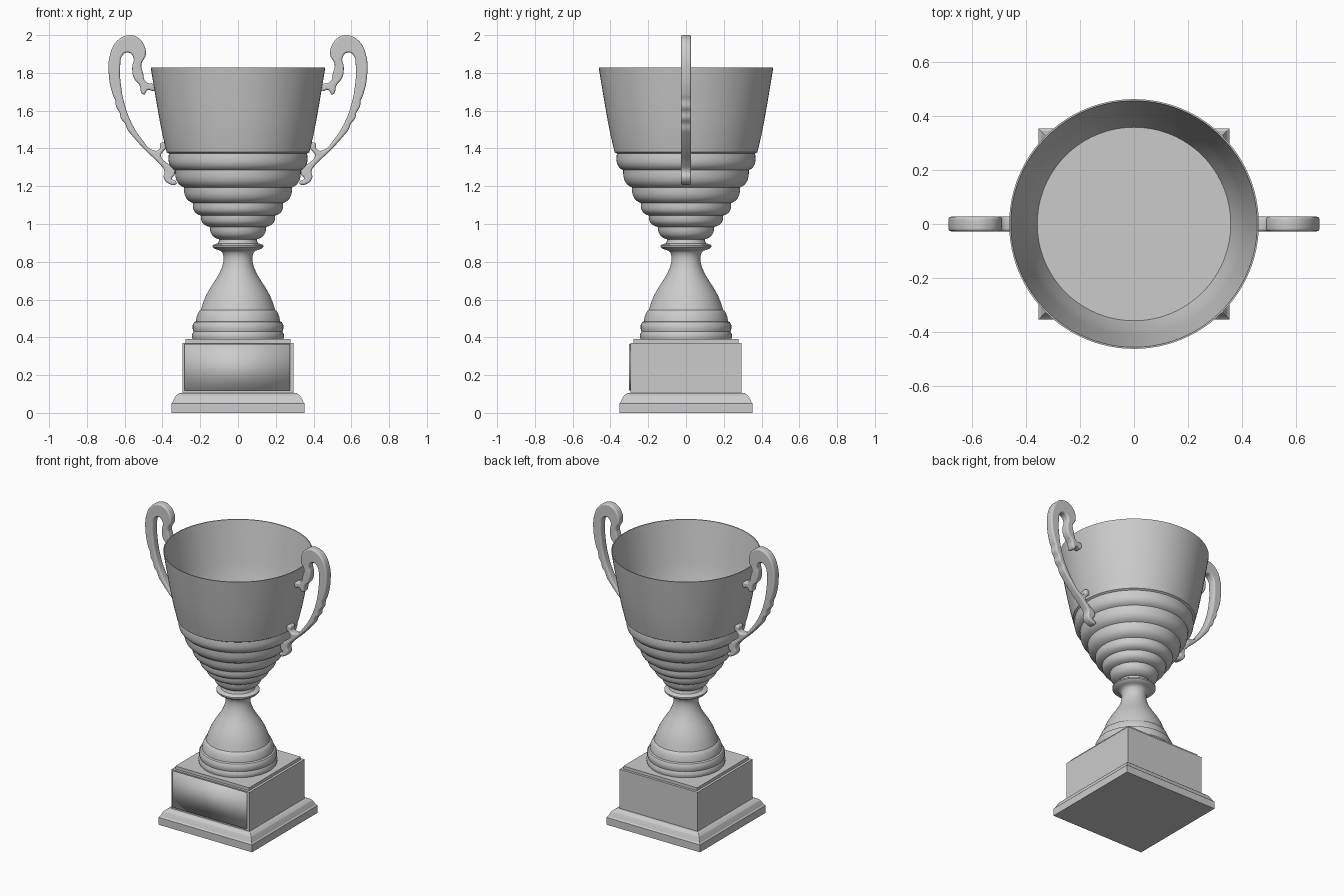
import bpy, math

if "Cube" in bpy.data.objects:
    bpy.data.objects.remove(bpy.data.objects["Cube"])


def lathe(name, profile, segments=96, square=False, angle=35):
    """Revolve (radius, z) points; square=True gives a four-sided solid of half-width r."""
    n = 4 if square else segments
    k = math.sqrt(2) if square else 1
    off = math.pi / 4 if square else 0
    verts, faces = [], []
    for r, z in profile:
        for i in range(n):
            a = off + 2 * math.pi * i / n
            verts.append((k * r * math.cos(a), k * r * math.sin(a), z))
    for j in range(len(profile) - 1):
        for i in range(n):
            i2 = (i + 1) % n
            faces.append((j * n + i, j * n + i2, (j + 1) * n + i2, (j + 1) * n + i))
    faces.append(tuple(reversed(range(n))))
    last = (len(profile) - 1) * n
    faces.append(tuple(range(last, last + n)))
    mesh = bpy.data.meshes.new(name)
    mesh.from_pydata(verts, [], faces)
    ob = bpy.data.objects.new(name, mesh)
    bpy.context.collection.objects.link(ob)
    smooth(ob, angle)
    return ob


def smooth(ob, angle):
    bpy.ops.object.select_all(action='DESELECT')
    ob.select_set(True)
    bpy.context.view_layer.objects.active = ob
    bpy.ops.object.shade_smooth_by_angle(angle=math.radians(angle))


# Square plinth: moulded base, block and top lip
lathe("plinth_base", [(.353, 0), (.353, .05), (.345, .058), (.338, .075), (.33, .09),
                      (.318, .1), (.31, .105)], square=True, angle=20)
lathe("plinth_block", [(.295, .1), (.295, .371)], square=True)
lathe("plinth_lip", [(.278, .365), (.278, .391)], square=True)

# Front plate on the plinth
bpy.ops.mesh.primitive_cube_add(size=1, location=(-.004, -.296, .241))
plate = bpy.context.object
plate.name = "front_plate"
plate.scale = (.556, .014, .245)
bpy.ops.object.transform_apply(location=False, rotation=False, scale=True)
bpy.ops.object.shade_smooth()

# Turned foot, stem and collar
lathe("foot_stem", [
    (.238, .385), (.243, .40), (.243, .415), (.236, .43), (.24, .445), (.24, .465), (.232, .48),
    (.222, .485), (.22, .505), (.212, .525), (.205, .54), (.197, .545), (.186, .58), (.17, .62),
    (.148, .66), (.122, .70), (.1, .735), (.085, .77), (.077, .80), (.076, .825), (.082, .848),
    (.092, .858), (.105, .863), (.125, .869), (.134, .878), (.134, .887), (.125, .893),
    (.106, .898), (.1, .91), (.1, .93)])

# Bowl: stacked bulging rings, plain upper wall, thin rim, inner wall and floor
grooves = [(.098, .918), (.15, .985), (.197, 1.045), (.238, 1.11),
           (.287, 1.193), (.333, 1.285), (.366, 1.373)]
bowl = []
for (r0, z0), (r1, z1) in zip(grooves, grooves[1:]):
    for s in range(9):
        t = s / 9
        bulge = .017 * math.sin(math.pi * t ** .8)
        bowl.append((r0 + (r1 - r0) * t + bulge, z0 + (z1 - z0) * t - bulge * .3))
bowl += [(.366, 1.373), (.378, 1.38), (.397, 1.46), (.415, 1.55), (.431, 1.64), (.446, 1.73),
         (.462, 1.828), (.456, 1.828), (.439, 1.73), (.424, 1.64), (.408, 1.55), (.39, 1.46),
         (.358, 1.375)]
lathe("bowl", bowl, angle=40)

# Scrolled handles: one outline (x, z), rounded and turned for the other side
outline = [
    (.578, 2.0), (.64, 1.97), (.678, 1.895), (.684, 1.79), (.663, 1.685), (.65, 1.655),
    (.645, 1.62), (.627, 1.59), (.62, 1.56), (.597, 1.53), (.585, 1.5), (.562, 1.47),
    (.483, 1.383), (.415, 1.318), (.389, 1.28), (.393, 1.245), (.365, 1.213), (.326, 1.213),
    (.33, 1.228), (.35, 1.24), (.335, 1.262), (.34, 1.295), (.375, 1.322), (.408, 1.36),
    (.395, 1.385), (.379, 1.405), (.384, 1.427), (.41, 1.428), (.417, 1.395), (.45, 1.39),
    (.51, 1.45), (.562, 1.532), (.6, 1.632), (.62, 1.738), (.624, 1.828), (.61, 1.895),
    (.58, 1.908), (.553, 1.88), (.56, 1.83), (.552, 1.775), (.522, 1.735), (.5, 1.685),
    (.478, 1.71), (.445, 1.706), (.442, 1.735), (.488, 1.752), (.503, 1.8), (.512, 1.844),
    (.488, 1.897), (.504, 1.96), (.541, 1.993)]
curve = bpy.data.curves.new("handle", 'CURVE')
curve.dimensions = '2D'
curve.fill_mode = 'BOTH'
curve.resolution_u = 5
curve.extrude = .017
curve.bevel_depth = .01
curve.bevel_resolution = 3
curve.offset = -.01
spline = curve.splines.new('BEZIER')
spline.bezier_points.add(len(outline) - 1)
for p, (x, z) in zip(spline.bezier_points, outline):
    p.co = (x, z, 0)
    p.handle_left_type = p.handle_right_type = 'AUTO'
spline.use_cyclic_u = True
for name, turn in (("handle_right", 0), ("handle_left", math.pi)):
    ob = bpy.data.objects.new(name, curve.copy())
    ob.rotation_euler = (math.pi / 2, 0, turn)
    bpy.context.collection.objects.link(ob)
    bpy.ops.object.select_all(action='DESELECT')
    ob.select_set(True)
    bpy.context.view_layer.objects.active = ob
    bpy.ops.object.convert(target='MESH')
    smooth(bpy.context.object, 40)
